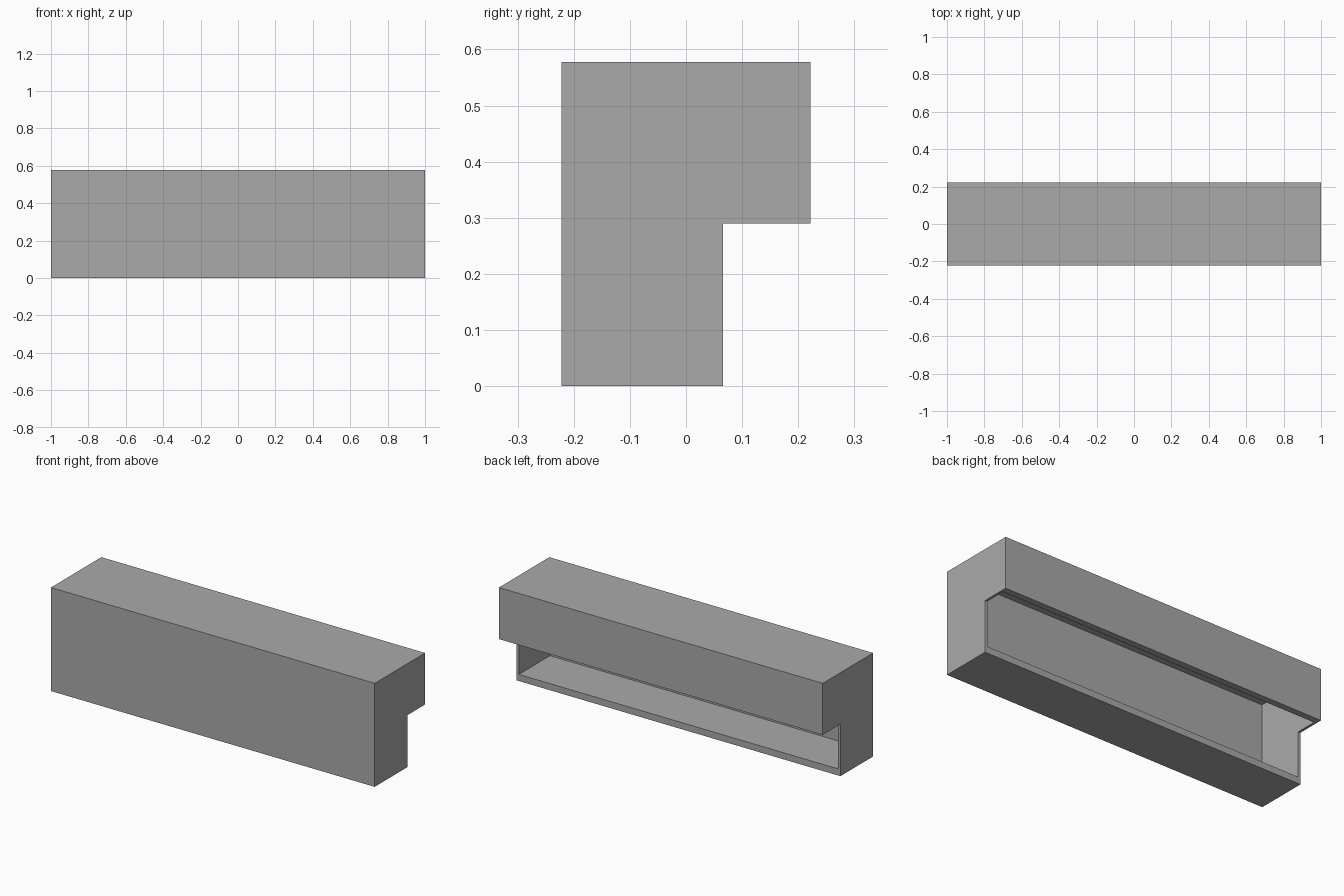
import bpy
import bmesh

cube = bpy.data.objects.get("Cube")
if cube:
    bpy.data.objects.remove(cube, do_unlink=True)

grey = bpy.data.materials.new("mid grey")
grey.use_nodes = True
colour = (0.4, 0.4, 0.4, 1)
grey.diffuse_color = colour
grey.node_tree.nodes["Principled BSDF"].inputs["Base Color"].default_value = colour

END = 0.014                   # end cap thickness
FRONT, BACK = -0.222, 0.222   # full depth
STEP_Y, STEP_Z = 0.066, 0.29  # inner corner of the stepped back
TOP = 0.578


def extrude_profile(name, profile, x0, x1):
    """Extrude a closed (y, z) profile along x."""
    bm = bmesh.new()
    face = bm.faces.new([bm.verts.new((x0, y, z)) for y, z in profile])
    result = bmesh.ops.extrude_face_region(bm, geom=[face])
    verts = [v for v in result["geom"] if isinstance(v, bmesh.types.BMVert)]
    bmesh.ops.translate(bm, verts=verts, vec=(x1 - x0, 0, 0))
    bmesh.ops.recalc_face_normals(bm, faces=bm.faces)
    mesh = bpy.data.meshes.new(name)
    bm.to_mesh(mesh)
    bm.free()
    mesh.materials.append(grey)
    obj = bpy.data.objects.new(name, mesh)
    bpy.context.collection.objects.link(obj)
    return obj


# Hollow shell: floor, front wall, ceiling and hanging back wall
floor_z, inner_front = 0.037, FRONT + 0.014
ceiling_z, inner_back = TOP - 0.016, BACK - 0.036
shell = [(STEP_Y, 0), (STEP_Y, floor_z), (inner_front, floor_z),
         (inner_front, ceiling_z), (inner_back, ceiling_z),
         (inner_back, STEP_Z), (BACK, STEP_Z), (BACK, TOP),
         (FRONT, TOP), (FRONT, 0)]
extrude_profile("cover_shell", shell, -1 + END, 1 - END)

# Stepped end caps
cap = [(FRONT, 0), (STEP_Y, 0), (STEP_Y, STEP_Z),
       (BACK, STEP_Z), (BACK, TOP), (FRONT, TOP)]
for name, side in (("left_end_cap", 1), ("right_end_cap", -1)):
    extrude_profile(name, cap, side * (1 - END), side)
